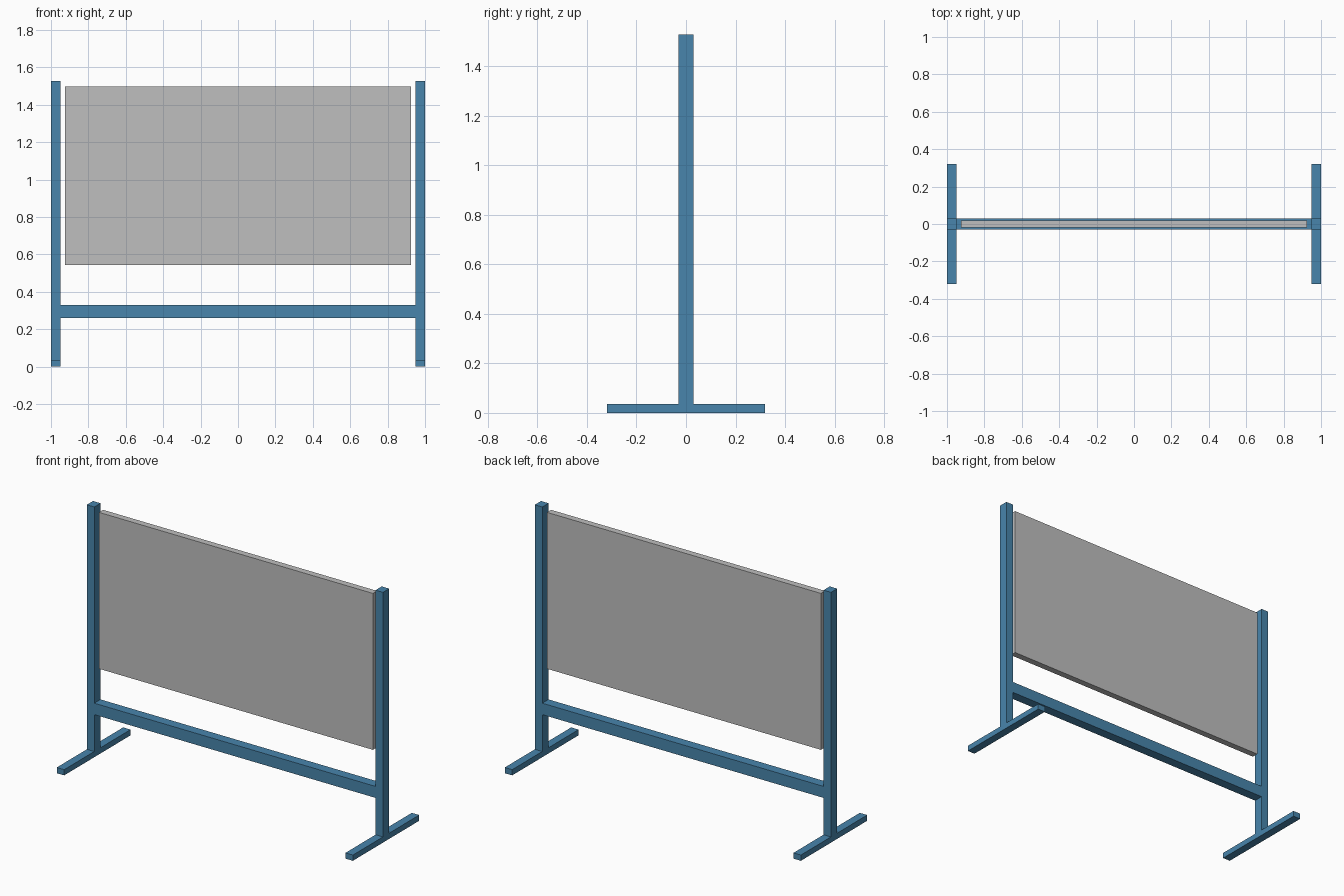
import bpy

if "Cube" in bpy.data.objects:
    bpy.data.objects.remove(bpy.data.objects["Cube"])

def material(name, rgb):
    m = bpy.data.materials.new(name)
    m.diffuse_color = (*rgb, 1.0)
    m.use_nodes = True
    m.node_tree.nodes["Principled BSDF"].inputs["Base Color"].default_value = m.diffuse_color
    return m

blue = material("steel_blue_paint", (0.065, 0.235, 0.415))
grey = material("light_grey_board", (0.52, 0.52, 0.52))

def box(name, lo, hi, mat):
    """Axis-aligned box between two corners."""
    bpy.ops.mesh.primitive_cube_add(size=1)
    ob = bpy.context.object
    ob.name = ob.data.name = name
    for v in ob.data.vertices:
        v.co = [l if c < 0 else h for c, l, h in zip(v.co, lo, hi)]
    ob.data.materials.append(mat)
    return ob

FOOT_TOP, POST_TOP = 0.035, 1.528

# feet and uprights at both ends
for side, cx in (("left", -0.975), ("right", 0.975)):
    x0, x1 = cx - 0.025, cx + 0.025
    box(side + "_foot", (x0, -0.32, 0), (x1, 0.32, FOOT_TOP), blue)
    box(side + "_post", (x0, -0.03, FOOT_TOP), (x1, 0.03, POST_TOP), blue)

# cross rail joining the uprights
box("cross_rail", (-0.95, -0.03, 0.26), (0.95, 0.03, 0.33), blue)

# board between the uprights
box("board", (-0.925, -0.02, 0.543), (0.925, 0.02, 1.498), grey)
